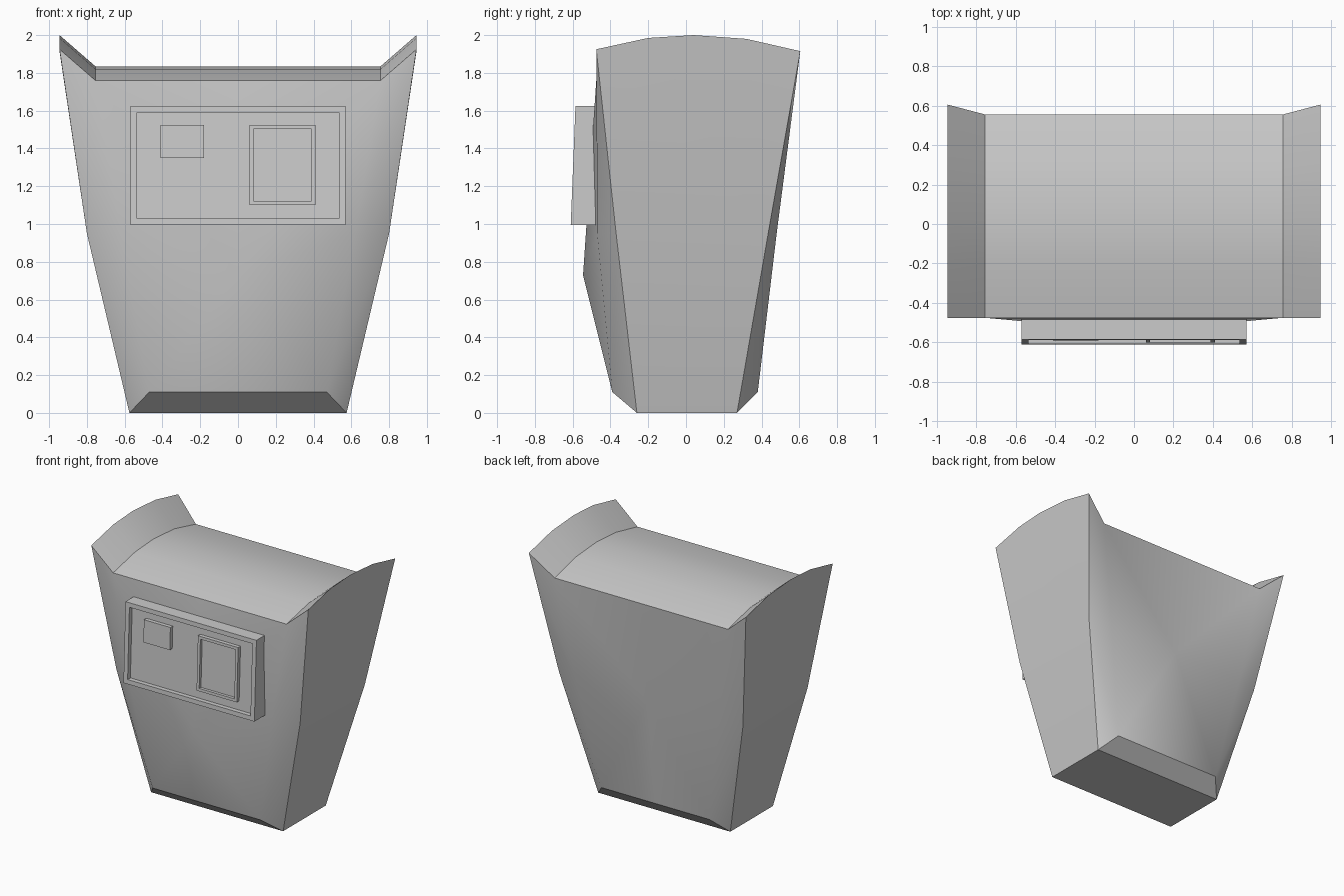
import bpy
import bmesh
from math import radians

cube = bpy.data.objects.get("Cube")
if cube:
    bpy.data.objects.remove(cube, do_unlink=True)

# One plain grey for everything
GREY = (0.6, 0.6, 0.6, 1)
grey = bpy.data.materials.new("plain_grey")
grey.use_nodes = True
grey.diffuse_color = GREY
grey.node_tree.nodes["Principled BSDF"].inputs["Base Color"].default_value = GREY


def finish(name, bm, angle):
    bmesh.ops.remove_doubles(bm, verts=bm.verts, dist=0.0005)
    bmesh.ops.recalc_face_normals(bm, faces=bm.faces)
    mesh = bpy.data.meshes.new(name)
    bm.to_mesh(mesh)
    bm.free()
    mesh.materials.append(grey)
    obj = bpy.data.objects.new(name, mesh)
    bpy.context.collection.objects.link(obj)
    bpy.ops.object.select_all(action='DESELECT')
    obj.select_set(True)
    bpy.context.view_layer.objects.active = obj
    bpy.ops.object.shade_smooth_by_angle(angle=radians(angle))
    return obj


def build_body():
    bm = bmesh.new()
    # Arched rim of the flare, front to back
    rim = [(-0.475, 1.925), (-0.2, 1.985), (0.04, 2.0), (0.32, 1.98), (0.605, 1.915)]
    inner_y = [-0.475, -0.2, 0.03, 0.29, 0.555]

    for side in (1, -1):
        def face(*points):
            bm.faces.new([bm.verts.new((side * x, y, z)) for x, y, z in points])

        outer = [(0.945, y, z) for y, z in rim]
        inner = [(0.755, y, z - 0.165) for y, (_, z) in zip(inner_y, rim)]
        seam = [(0, y, z) for _, y, z in inner]

        # Curved roof and flared lip
        for i in range(len(rim) - 1):
            face(seam[i], inner[i], inner[i + 1], seam[i + 1])
            face(inner[i], outer[i], outer[i + 1], inner[i + 1])

        # Front and back walls: base y, chamfer y, waist y, edge y, belly point
        ends = [(0, -0.26, -0.39, -0.47, -0.37, (0, -0.545, 0.73)),
                (-1, 0.27, 0.38, 0.48, 0.435, (0, 0.48, 0.95))]
        bases, waists = [], []
        for k, y_base, y_low, y_mid, y_edge, belly in ends:
            base, low = (0.575, y_base, 0), (0.47, y_low, 0.11)
            mid, edge = (0.62, y_mid, 0.95), (0.80, y_edge, 0.95)
            low_seam, base_seam = (0, y_low, 0.11), (0, y_base, 0)
            face(base_seam, base, low, low_seam)
            face(base, edge, low)
            face(low, edge, mid)
            face(mid, edge, outer[k])
            face(mid, outer[k], inner[k])
            # Fan around the belly of the wall
            face(belly, low_seam, low)
            face(belly, low, mid)
            face(belly, mid, inner[k])
            face(belly, inner[k], seam[k])
            bases.append(base)
            waists.append(edge)

        # Flat side panel and underside
        face(bases[0], bases[1], waists[1], waists[0])
        face(waists[0], waists[1], *reversed(outer))
        face(bases[0], bases[1], (0, 0.27, 0), (0, -0.26, 0))
    return finish("body", bm, 33)


def panel(name, x0, x1, z0, z1, steps):
    """Loft rectangles of (inset, depth) along the tilted control face."""
    bm = bmesh.new()
    rings = []
    for inset, depth in steps:
        corners = [(x0 + inset, z0 + inset), (x1 - inset, z0 + inset),
                   (x1 - inset, z1 - inset), (x0 + inset, z1 - inset)]
        rings.append([bm.verts.new((x, -0.61 + 0.04 * (z - 1) + depth, z))
                      for x, z in corners])
    for a, b in zip(rings, rings[1:]):
        for i in range(4):
            j = (i + 1) % 4
            bm.faces.new((a[i], a[j], b[j], b[i]))
    bm.faces.new(rings[0])
    bm.faces.new(rings[-1])
    return finish(name, bm, 30)


build_body()

# Control box with a raised border, a button and a framed screen
panel("control_box", -0.57, 0.57, 0.995, 1.625,
      [(0, 0.135), (0, 0), (0.035, 0), (0.035, 0.035)])
panel("button", -0.41, -0.18, 1.35, 1.525, [(0, 0.04), (0, 0.005)])
panel("screen", 0.06, 0.41, 1.10, 1.525,
      [(0, 0.04), (0, 0.005), (0.022, 0.005), (0.022, 0.028)])
